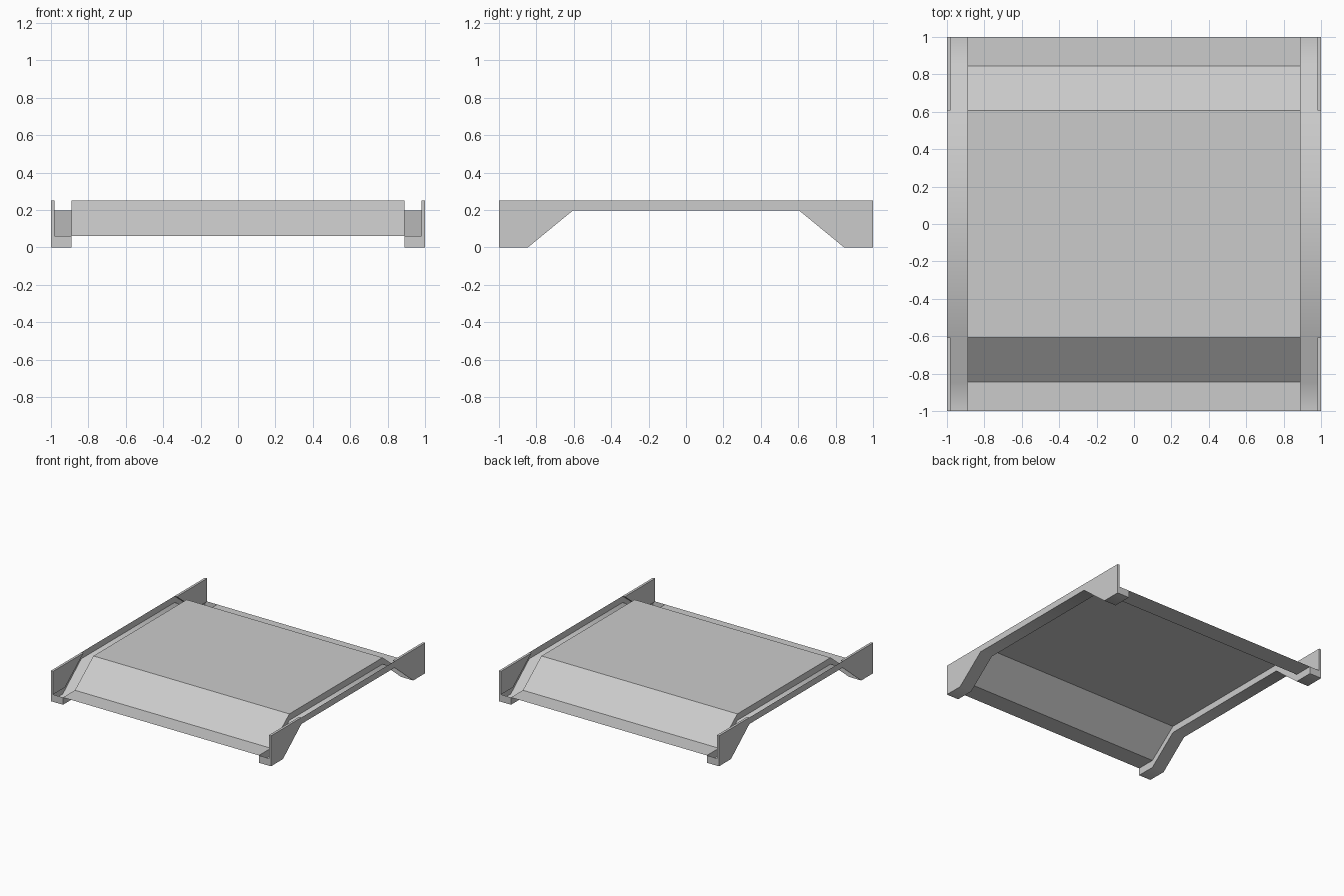
import bpy, bmesh, math

if "Cube" in bpy.data.objects:
    bpy.data.objects.remove(bpy.data.objects["Cube"])

TOP = [(-1, .06), (-.845, .06), (-.605, .25), (.605, .25), (.845, .06), (1, .06)]
LOW = [(-1, 0), (-.845, 0), (-.605, .197), (.605, .197), (.845, 0), (1, 0)]


def finish(name, bm):
    bmesh.ops.remove_doubles(bm, verts=bm.verts, dist=1e-5)
    bmesh.ops.recalc_face_normals(bm, faces=bm.faces)
    mesh = bpy.data.meshes.new(name)
    bm.to_mesh(mesh)
    bm.free()
    ob = bpy.data.objects.new(name, mesh)
    bpy.context.collection.objects.link(ob)
    return ob


def loft(name, rails, cap=False):
    """Sheet joining neighbouring rails, each given as (x, path of y/z points)."""
    bm = bmesh.new()
    rows = [[bm.verts.new((x, y, z)) for y, z in path] for x, path in rails]
    for a, b in zip(rows, rows[1:]):
        for i in range(len(a) - 1):
            bm.faces.new((a[i], a[i + 1], b[i + 1], b[i]))
    if cap:
        for i in (0, -1):
            bm.faces.new([r[i] for r in rows])
    return finish(name, bm)


def prism(name, x0, x1, outline):
    bm = bmesh.new()
    face = bm.faces.new([bm.verts.new((x0, y, z)) for y, z in outline])
    ext = bmesh.ops.extrude_face_region(bm, geom=[face], use_keep_orig=True)
    verts = [v for v in ext["geom"] if isinstance(v, bmesh.types.BMVert)]
    bmesh.ops.translate(bm, verts=verts, vec=(x1 - x0, 0, 0))
    return finish(name, bm)


# Raised deck sheet with a ramp at each end
deck = loft("ramp_deck", [(-.89, TOP), (.89, TOP)])
# keep the walking surface facing up
if deck.data.polygons[0].normal.z < 0:
    deck.data.flip_normals()

for side, s in (("left", -1), ("right", 1)):
    # Open side channel: inner wall, floor, outer wall, closed at both ends
    channel = loft(side + "_channel", [(s * .89, TOP), (s * .89, LOW),
                                       (s * 1, LOW), (s * 1, TOP)], cap=True)
    bpy.ops.object.select_all(action='DESELECT')
    channel.select_set(True)
    bpy.context.view_layer.objects.active = channel
    bpy.ops.object.shade_smooth_by_angle(angle=math.radians(45))

    # Guard plates filling the corner above each ramp
    for end, e in (("front", -1), ("back", 1)):
        prism(f"{side}_{end}_guard_plate", s * .98, s * 1,
              [(e * 1, .06), (e * .845, .06), (e * .605, .25), (e * 1, .25)])
